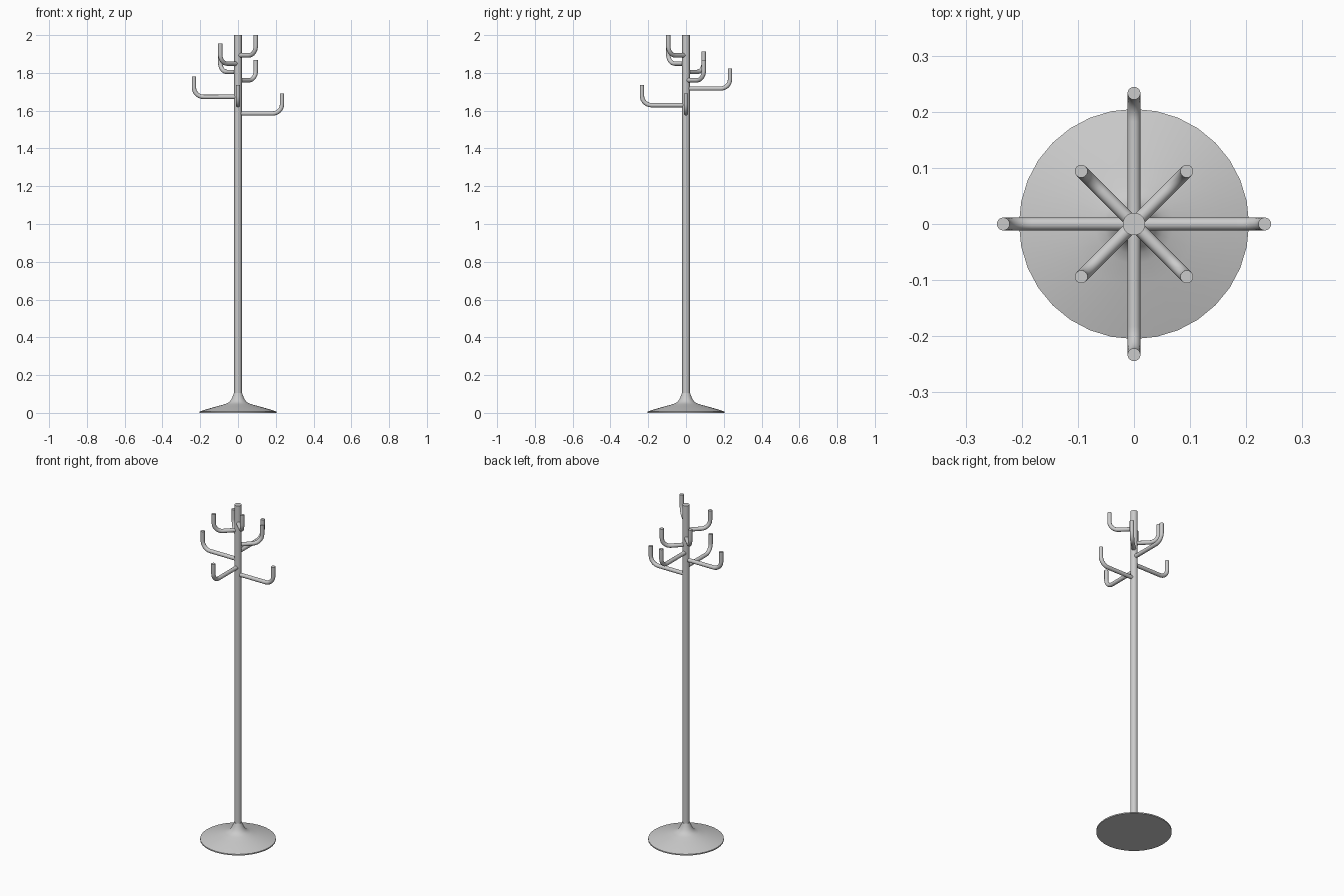
import bpy, bmesh, math
from mathutils import Vector

if "Cube" in bpy.data.objects:
    bpy.data.objects.remove(bpy.data.objects["Cube"])


def smooth(obj):
    bpy.ops.object.select_all(action='DESELECT')
    obj.select_set(True)
    bpy.context.view_layer.objects.active = obj
    bpy.ops.object.shade_smooth_by_angle(angle=math.radians(35))


def lathe(name, profile, sides=32):
    """Closed solid of revolution from (radius, z) points, capped at both ends."""
    bm = bmesh.new()
    rings = [[bm.verts.new((r * math.cos(2 * math.pi * i / sides),
                            r * math.sin(2 * math.pi * i / sides), z))
              for i in range(sides)] for r, z in profile]
    for a, b in zip(rings, rings[1:]):
        for i in range(sides):
            j = (i + 1) % sides
            bm.faces.new((a[i], a[j], b[j], b[i]))
    bm.faces.new(rings[0][::-1])
    bm.faces.new(rings[-1])
    mesh = bpy.data.meshes.new(name)
    bm.to_mesh(mesh)
    bm.free()
    obj = bpy.data.objects.new(name, mesh)
    bpy.context.collection.objects.link(obj)
    smooth(obj)


def hook(name, angle, reach, z, rise=0.107, bend=0.05, radius=0.0115):
    """Round rod going out from the pole, then bending straight up."""
    path = [(0, z)]
    for k in range(9):
        t = math.pi / 2 * k / 8
        path.append((reach - bend + bend * math.sin(t), z + bend - bend * math.cos(t)))
    path.append((reach, z + rise))

    curve = bpy.data.curves.new(name, 'CURVE')
    curve.dimensions = '3D'
    curve.bevel_depth = radius
    curve.bevel_resolution = 6
    curve.use_fill_caps = True
    spline = curve.splines.new('POLY')
    spline.points.add(len(path) - 1)
    for p, (r, h) in zip(spline.points, path):
        p.co = (r * math.cos(angle), r * math.sin(angle), h, 1)
    obj = bpy.data.objects.new(name, curve)
    bpy.context.collection.objects.link(obj)
    bpy.ops.object.select_all(action='DESELECT')
    obj.select_set(True)
    bpy.context.view_layer.objects.active = obj
    bpy.ops.object.convert(target='MESH')
    smooth(bpy.context.view_layer.objects.active)


# Flared foot and pole
lathe("base", [(0.205, 0), (0.205, 0.007), (0.16, 0.021), (0.11, 0.035), (0.07, 0.046),
               (0.053, 0.053), (0.042, 0.062), (0.034, 0.074), (0.027, 0.09), (0.022, 0.105)])
lathe("pole", [(0.02, 0.05), (0.02, 2.0)])

# Hooks spiral up the pole: four long ones, then four short diagonal ones
for i, degrees in enumerate((0, 270, 180, 90, 45, 135, 225, 315)):
    long = i < 4
    hook(("long" if long else "short") + f"_hook_{i + 1}", math.radians(degrees),
         0.233 if long else 0.133, 1.585 + 0.044 * i)
